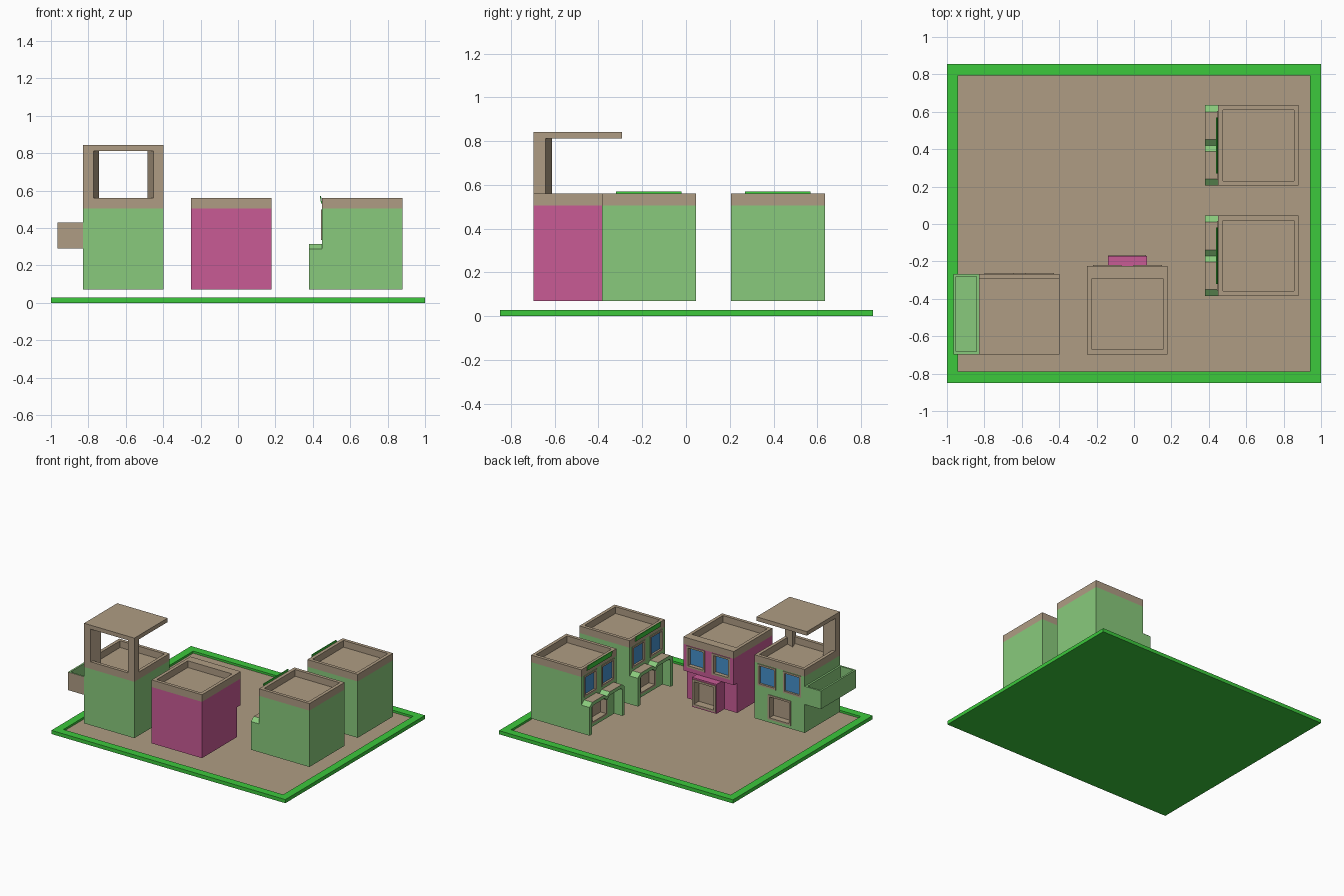
import bpy, bmesh
from math import pi
from mathutils import Matrix, Vector

cube = bpy.data.objects.get("Cube")
if cube:
    bpy.data.objects.remove(cube, do_unlink=True)


def material(name, rgb):
    m = bpy.data.materials.new(name)
    m.use_nodes = True
    m.diffuse_color = (*rgb, 1)
    m.node_tree.nodes["Principled BSDF"].inputs["Base Color"].default_value = (*rgb, 1)
    return m


GRASS = material("grass green", (0.045, 0.58, 0.045))
TAN = material("sandy tan", (0.43, 0.335, 0.23))
GREEN = material("wall green", (0.25, 0.59, 0.20))
PINK = material("wall pink", (0.58, 0.105, 0.30))
BLUE = material("window blue", (0.06, 0.28, 0.60))
UP, OUT = Vector((0, 0, 1)), Vector((0, 1, 0))


def finish(name, bm, mats, place):
    bmesh.ops.recalc_face_normals(bm, faces=bm.faces)
    bm.transform(place)
    mesh = bpy.data.meshes.new(name)
    bm.to_mesh(mesh)
    bm.free()
    for m in mats:
        mesh.materials.append(m)
    ob = bpy.data.objects.new(name, mesh)
    bpy.context.collection.objects.link(ob)
    return ob


def block(lo, hi):
    bm = bmesh.new()
    bmesh.ops.create_cube(bm, size=1)
    lo, hi = Vector(lo), Vector(hi)
    for v in bm.verts:
        v.co = Vector([lo[i] if v.co[i] < 0 else hi[i] for i in range(3)])
    bm.normal_update()
    return bm


def box(name, lo, hi, mat, place):
    return finish(name, block(lo, hi), [mat], place)


def tray(name, lo, hi, way, rim, depth, mat, floor_mat, place):
    """Block with one face inset and sunk, its floor in a second colour."""
    bm = block(lo, hi)
    face = max(bm.faces, key=lambda f: f.normal.dot(way))
    bmesh.ops.inset_individual(bm, faces=[face], thickness=rim)
    sunk = bmesh.ops.extrude_discrete_faces(bm, faces=[face])["faces"][0]
    bmesh.ops.translate(bm, verts=sunk.verts, vec=-way * depth)
    sunk.material_index = 1
    return finish(name, bm, [mat, floor_mat], place)


def prism(name, points, axis, length, mat, place):
    bm = bmesh.new()
    face = bm.faces.new([bm.verts.new(p) for p in points])
    new = bmesh.ops.extrude_face_region(bm, geom=[face])["geom"]
    bmesh.ops.translate(bm, vec=axis * length,
                        verts=[v for v in new if isinstance(v, bmesh.types.BMVert)])
    return finish(name, bm, [mat], place)


def cut(ob, lo, hi, place):
    cutter = box("cutter", lo, hi, TAN, place)
    cutter.hide_render = True
    mod = ob.modifiers.new("opening", "BOOLEAN")
    mod.operation, mod.solver, mod.object = "DIFFERENCE", "EXACT", cutter
    bpy.context.view_layer.update()
    shape = ob.evaluated_get(bpy.context.evaluated_depsgraph_get())
    mesh = bpy.data.meshes.new_from_object(shape)
    ob.modifiers.clear()
    ob.data = mesh
    bpy.data.objects.remove(cutter, do_unlink=True)


def opening(name, wall, x, half, z0, z1, y, rim, depth, back, place):
    """Cut a hole in a wall and line it with a framed recess."""
    deep = y - depth - 0.01
    cut(wall, (x - half, deep, z0), (x + half, y + 0.05, z1), place)
    tray(name, (x - half, deep, z0), (x + half, y + 0.005, z1),
         OUT, rim, depth, TAN, back, place)


H, BASE, EAVE, TOP = 0.215, 0.07, 0.505, 0.56


def house(label, place, wall, overhang=0):
    """Box house whose entrance side looks along local +y."""
    body = box(label + "_walls", (-H, -H, BASE), (H, H, EAVE), wall, place)
    tray(label + "_parapet", (-H, -H, EAVE), (H, H, TOP), UP, 0.036, 0.052, TAN, TAN, place)
    upper = body
    if overhang:
        upper = box(label + "_overhang", (-H, H, 0.3), (H, H + overhang, EAVE), wall, place)
        box(label + "_overhang_cap", (-H, H, EAVE), (H, H + overhang, TOP), TAN, place)
    depth = 0.03 if overhang else 0.015
    for side, x in (("left", 0.108), ("right", -0.108)):
        opening(f"{label}_{side}_window", upper, x, 0.077, 0.335, 0.5, H + overhang,
                0.02, depth, BLUE, place)
    if not overhang:
        opening(label + "_door", body, 0, 0.098, 0.095, 0.285, H, 0.02, 0.05, TAN, place)


# Ground slab with sunken yard
ground = Matrix.Identity(4)
tray("ground", (-1, -0.85, 0), (1, 0.855, 0.028), UP, 0.085, 0.016, GRASS, TAN, ground)

# Terrace house with canopy and balcony
place = Matrix.Translation((-0.613, -0.482, 0))
house("terrace_house", place, GREEN)
box("canopy", (-H, -H, 0.812), (H, 0.19, 0.843), TAN, place)
for side, s in (("left", 1), ("right", -1)):
    kite = [(H, -H), (0.16, -H), (0.13, -0.13), (H, -0.16)]
    prism(side + "_canopy_post", [(s * x, y, 0.51) for x, y in kite], UP, 0.305, TAN, place)
balcony = tray("balcony", (-0.352, -H, 0.29), (-H, H, 0.43), UP, 0.02, 0.11,
               GREEN, GREEN, place)
balcony.data.materials.append(TAN)
for f in balcony.data.polygons:
    if f.normal.y < -0.9 and f.center.y < -0.69:
        f.material_index = 2

# Pink house with overhanging upper floor and porch
place = Matrix.Translation((-0.035, -0.482, 0))
house("pink_house", place, PINK, 0.042)
porch = box("pink_porch", (-0.105, H, BASE), (0.105, 0.31, 0.297), PINK, place)
opening("pink_porch_door", porch, 0, 0.1, 0.08, 0.285, 0.31, 0.022, 0.06, TAN, place)

# Two shops facing the yard, each with a double-humped porch
half_outer = [(H, BASE), (H, 0.288), (0.18, 0.315), (0.032, 0.315)]
half_inner = [(0.03, 0.288), (0.168, 0.288), (0.185, 0.275), (0.185, BASE)]
mirror = lambda pts: [(-x, z) for x, z in reversed(pts)]
profile = (half_outer + [(0, 0.288)] + mirror(half_outer)
           + mirror(half_inner) + [(0, 0.262)] + half_inner)
for label, y in (("front_shop", -0.17), ("back_shop", 0.42)):
    place = Matrix.Translation((0.665, y, 0)) @ Matrix.Rotation(pi / 2, 4, "Z")
    house(label, place, GREEN)
    awning = prism(label + "_porch", [(x, H, z) for x, z in profile], OUT, 0.07, GREEN, place)
    awning.data.materials.append(TAN)
    for f in awning.data.polygons:
        if f.normal.z > 0.95:
            f.material_index = 1
    # Plain tilted sign strip
    strip = [(-0.15, H, 0.53), (-0.15, H + 0.006, 0.53),
             (-0.15, H + 0.012, 0.57), (-0.15, H + 0.006, 0.57)]
    prism(label + "_sign_strip", strip, Vector((1, 0, 0)), 0.3, GRASS, place)
